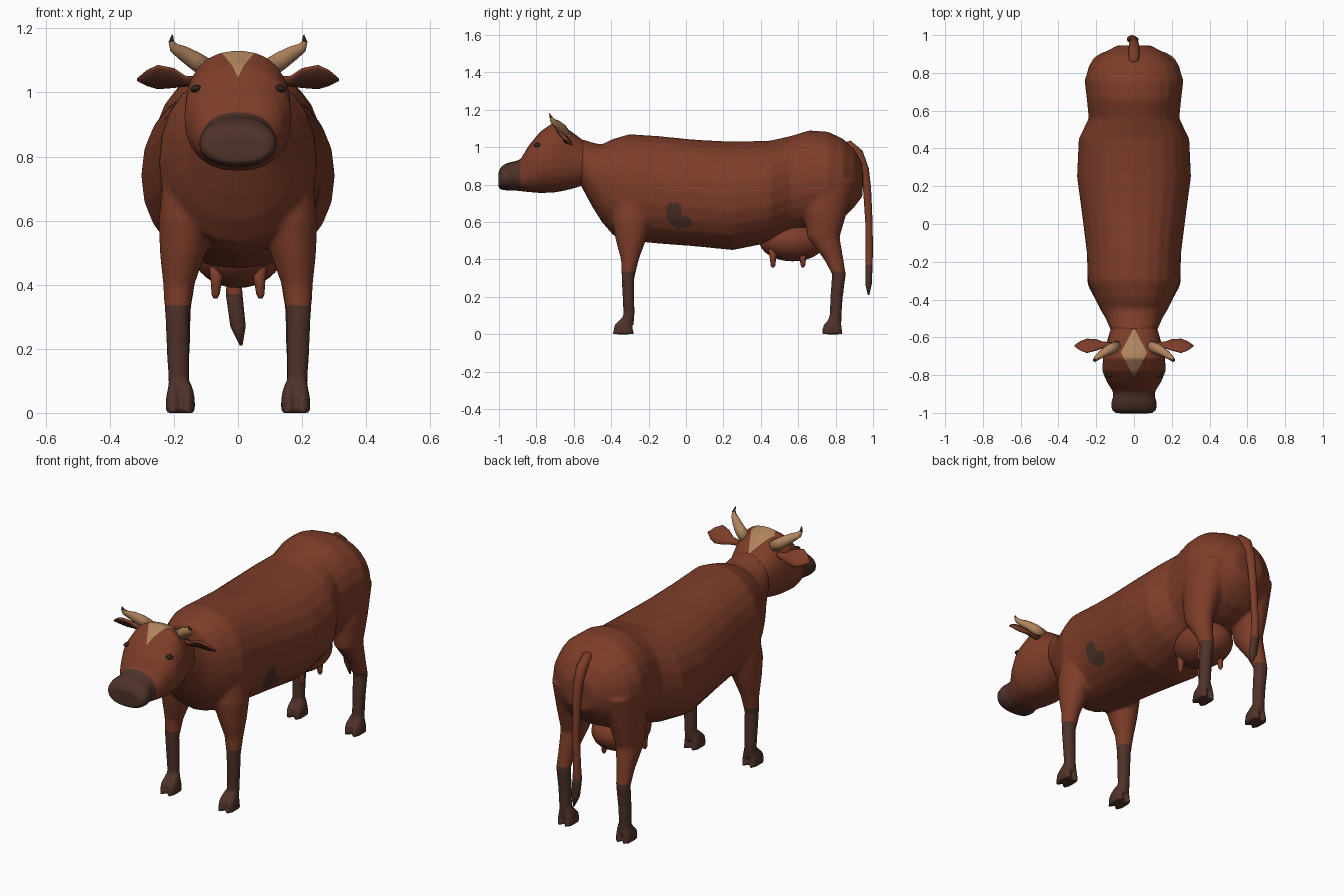
import bpy
import bmesh
import math
from mathutils import Matrix, Vector

if "Cube" in bpy.data.objects:
    bpy.data.objects.remove(bpy.data.objects["Cube"], do_unlink=True)

X, Y, Z = Vector((1, 0, 0)), Vector((0, 1, 0)), Vector((0, 0, 1))
SIDES = (1, -1)


def material(name, rgb):
    mat = bpy.data.materials.new(name)
    mat.use_nodes = True
    mat.diffuse_color = (*rgb, 1)
    mat.node_tree.nodes["Principled BSDF"].inputs["Base Color"].default_value = (*rgb, 1)
    return mat


HIDE = material("red brown hide", (0.205, 0.046, 0.022))
DARK = material("dark brown", (0.078, 0.032, 0.022))
TAN = material("horn tan", (0.43, 0.23, 0.11))
INNER = material("inner ear brown", (0.1, 0.027, 0.016))
BLACK = material("brown black", (0.03, 0.016, 0.012))


def loft(bm, rings, u, v=None, segments=24, power=1.0):
    """Skin rings of (centre, radius along u, radius along v); v follows the path if not given."""
    loops = []
    centres = [Vector(r[:3]) for r in rings]
    for i, ring in enumerate(rings):
        path = centres[min(i + 1, len(rings) - 1)] - centres[max(i - 1, 0)]
        w = v or path.cross(u).normalized()
        loop = []
        for k in range(segments):
            a = math.tau * k / segments
            c, s = (math.copysign(abs(t) ** power, t) for t in (math.cos(a), math.sin(a)))
            loop.append(bm.verts.new(centres[i] + u * c * ring[3] + w * s * ring[-1]))
        loops.append(loop)
    for a, b in zip(loops, loops[1:]):
        for k in range(segments):
            n = (k + 1) % segments
            bm.faces.new((a[k], a[n], b[n], b[k]))
    bm.faces.new(loops[0][::-1])
    bm.faces.new(loops[-1])


def ellipsoid(bm, centre, radii, roll=0):
    m = Matrix.Translation(centre) @ Matrix.Rotation(roll, 4, "Y") @ Matrix.Diagonal((*radii, 1))
    bmesh.ops.create_uvsphere(bm, u_segments=24, v_segments=16, radius=1, matrix=m)


def flip(rings, s):
    return [(r[0] * s, *r[1:]) for r in rings]


def sections(rows):
    """Turn (y, bottom, top, half width) rows into upright rings."""
    return [(0, y, (lo + hi) / 2, hw, (hi - lo) / 2) for y, lo, hi, hw in rows]


def finish(name, bm, mats, rule=None, voxel=0, cuts=()):
    """Make the object, fuse its pieces if a voxel size is given, cut colour borders, colour by rule."""
    bmesh.ops.recalc_face_normals(bm, faces=bm.faces)
    mesh = bpy.data.meshes.new(name)
    bm.to_mesh(mesh)
    bm.free()
    obj = bpy.data.objects.new(name, mesh)
    bpy.context.collection.objects.link(obj)
    if voxel:
        fuse = obj.modifiers.new("fuse", "REMESH")
        fuse.mode = "VOXEL"
        fuse.voxel_size = voxel
        soften = obj.modifiers.new("soften", "SMOOTH")
        soften.factor, soften.iterations = 0.5, 6
        graph = bpy.context.evaluated_depsgraph_get()
        mesh = bpy.data.meshes.new_from_object(obj.evaluated_get(graph))
        obj.modifiers.clear()
        obj.data = mesh
        mesh.name = name
    if cuts:
        bm = bmesh.new()
        bm.from_mesh(mesh)
        for point, normal in cuts:
            bmesh.ops.bisect_plane(bm, geom=bm.verts[:] + bm.edges[:] + bm.faces[:],
                                   plane_co=point, plane_no=normal)
        bm.to_mesh(mesh)
        bm.free()
    mesh.materials.clear()
    for mat in mats:
        mesh.materials.append(mat)
    for poly in mesh.polygons:
        poly.use_smooth = True
        poly.material_index = rule(poly.center, poly.normal) if rule else 0
    return obj


# Trunk, neck and legs, fused into one hide
bm = bmesh.new()
loft(bm, sections([
    (-0.56, 0.79, 1.045, 0.125), (-0.5, 0.68, 1.025, 0.15), (-0.45, 0.6, 1.015, 0.18),
    (-0.39, 0.53, 1.045, 0.21), (-0.3, 0.5, 1.07, 0.245), (-0.15, 0.485, 1.06, 0.25),
    (0.05, 0.47, 1.04, 0.275), (0.25, 0.45, 1.03, 0.302), (0.45, 0.49, 1.035, 0.293),
    (0.56, 0.54, 1.06, 0.24), (0.66, 0.56, 1.09, 0.25), (0.76, 0.58, 1.083, 0.262),
    (0.84, 0.62, 1.045, 0.235), (0.9, 0.68, 0.99, 0.17), (0.945, 0.74, 0.91, 0.09)]),
    X, Z, power=0.93)
front_leg = [
    (0.14, -0.27, 0.78, 0.09, 0.11), (0.16, -0.29, 0.6, 0.088, 0.105),
    (0.172, -0.295, 0.5, 0.072, 0.08), (0.185, -0.3, 0.4, 0.049, 0.048),
    (0.19, -0.31, 0.3, 0.038, 0.034), (0.185, -0.305, 0.1, 0.033, 0.03),
    (0.18, -0.32, 0.05, 0.038, 0.04)]
hind_leg = [
    (0.14, 0.775, 0.82, 0.11, 0.14), (0.16, 0.745, 0.65, 0.09, 0.115),
    (0.17, 0.735, 0.52, 0.067, 0.087), (0.18, 0.79, 0.4, 0.045, 0.052),
    (0.185, 0.818, 0.32, 0.038, 0.037), (0.185, 0.805, 0.2, 0.035, 0.034),
    (0.185, 0.8, 0.1, 0.033, 0.032), (0.18, 0.79, 0.05, 0.038, 0.04)]
for s in SIDES:
    for leg, toe_y in ((front_leg, -0.335), (hind_leg, 0.782)):
        loft(bm, flip(leg, s), X, Y)
        for t in SIDES:
            toe = 0.18 * s + 0.022 * t
            loft(bm, [(toe, toe_y + 0.015, 0.09, 0.014, 0.025), (toe, toe_y, 0.05, 0.023, 0.05),
                      (toe, toe_y, 0, 0.025, 0.059)], X, Y)


def hide_rule(c, n):
    if c.z < 0.335:
        return 1
    upper = math.hypot((c.y + 0.065) / 0.045, (c.z - 0.655) / 0.055) < 1
    lower = math.hypot((c.y + 0.03) / 0.06, (c.z - 0.602) / 0.036) < 1
    return int(c.x > 0.1 and (upper or lower))


finish("body_and_legs", bm, [HIDE, DARK], hide_rule, voxel=0.01, cuts=[((0, 0, 0.335), Z)])

# Head with dark muzzle and pale forehead diamond
bm = bmesh.new()
loft(bm, sections([
    (-0.54, 0.8, 1.03, 0.12), (-0.6, 0.78, 1.075, 0.137), (-0.66, 0.765, 1.117, 0.155),
    (-0.71, 0.757, 1.133, 0.165), (-0.78, 0.755, 1.083, 0.168), (-0.84, 0.76, 1.01, 0.142),
    (-0.885, 0.765, 0.935, 0.113), (-0.91, 0.768, 0.926, 0.11), (-0.95, 0.768, 0.918, 0.122),
    (-0.985, 0.772, 0.9, 0.118), (-1.002, 0.782, 0.87, 0.095)]), X, Z, power=0.88)


def head_rule(c, n):
    if c.y < -0.885:
        return 1
    return 2 if c.z > 0.98 and abs(c.x) < 0.07 * (1 - abs(c.y + 0.68) / 0.13) else 0


diamond = [((0, y, 1), (0.13 * s, 0.07 * t, 0)) for y, t in ((-0.81, -1), (-0.55, 1)) for s in SIDES]
finish("head", bm, [HIDE, DARK, TAN], head_rule, voxel=0.008,
       cuts=[((0, -0.885, 0), Y)] + diamond)

# Eyes and nostrils
bm = bmesh.new()
for s in SIDES:
    ellipsoid(bm, (0.132 * s, -0.793, 1.012), (0.017, 0.02, 0.011), 0.3 * s)
finish("eyes", bm, [BLACK])
bm = bmesh.new()
for s in SIDES:
    ellipsoid(bm, (0.068 * s, -0.989, 0.845), (0.024, 0.01, 0.008), 0.35 * s)
finish("nostrils", bm, [BLACK])

# Ears and horns
ear = [(0.12, -0.64, 1.035, 0.015, 0.015), (0.165, -0.64, 1.035, 0.022, 0.012),
       (0.2, -0.64, 1.045, 0.042, 0.014), (0.25, -0.645, 1.048, 0.053, 0.014),
       (0.285, -0.645, 1.045, 0.034, 0.01), (0.315, -0.645, 1.04, 0.004, 0.004)]
horn = [(0.09, -0.65, 1.07, 0.032), (0.135, -0.665, 1.1, 0.029), (0.175, -0.69, 1.125, 0.023),
        (0.2, -0.71, 1.14, 0.016), (0.208, -0.72, 1.158, 0.009), (0.205, -0.73, 1.18, 0.002)]
broad, thin = Vector((0, -0.7, 0.7)), Vector((0, 0.7, 0.7))
for s, side in zip(SIDES, ("left", "right")):
    bm = bmesh.new()
    loft(bm, flip(ear, s), broad, thin, segments=16)
    finish(side + "_ear", bm, [HIDE, INNER], lambda c, n: int(n.dot(thin) < -0.6))
    bm = bmesh.new()
    loft(bm, flip(horn, s), Y, segments=14)
    finish(side + "_horn", bm, [TAN, BLACK], lambda c, n: int(c.z > 1.155))

# Tail with dark tuft
bm = bmesh.new()
loft(bm, [(0, 0.83, 1.0, 0.02), (0, 0.87, 1.01, 0.028), (0, 0.92, 0.965, 0.03),
          (0, 0.953, 0.88, 0.026), (0, 0.968, 0.78, 0.022), (-0.005, 0.978, 0.6, 0.02),
          (-0.012, 0.98, 0.45, 0.02), (-0.012, 0.978, 0.37, 0.026, 0.02),
          (0, 0.976, 0.27, 0.024, 0.018), (0.01, 0.976, 0.21, 0.004)], X, segments=14)
finish("tail", bm, [HIDE, DARK], lambda c, n: int(c.z < 0.37))

# Udder and teats
bm = bmesh.new()
ellipsoid(bm, (0, 0.57, 0.5), (0.14, 0.178, 0.11))
for s in SIDES:
    for y in (0.465, 0.625):
        loft(bm, [(0.065 * s, y, 0.46, 0.026, 0.026), (0.068 * s, y, 0.4, 0.016, 0.016),
                  (0.07 * s, y, 0.37, 0.013, 0.013), (0.07 * s, y, 0.357, 0.006, 0.006)],
             X, Y, segments=12)
finish("udder", bm, [HIDE])
